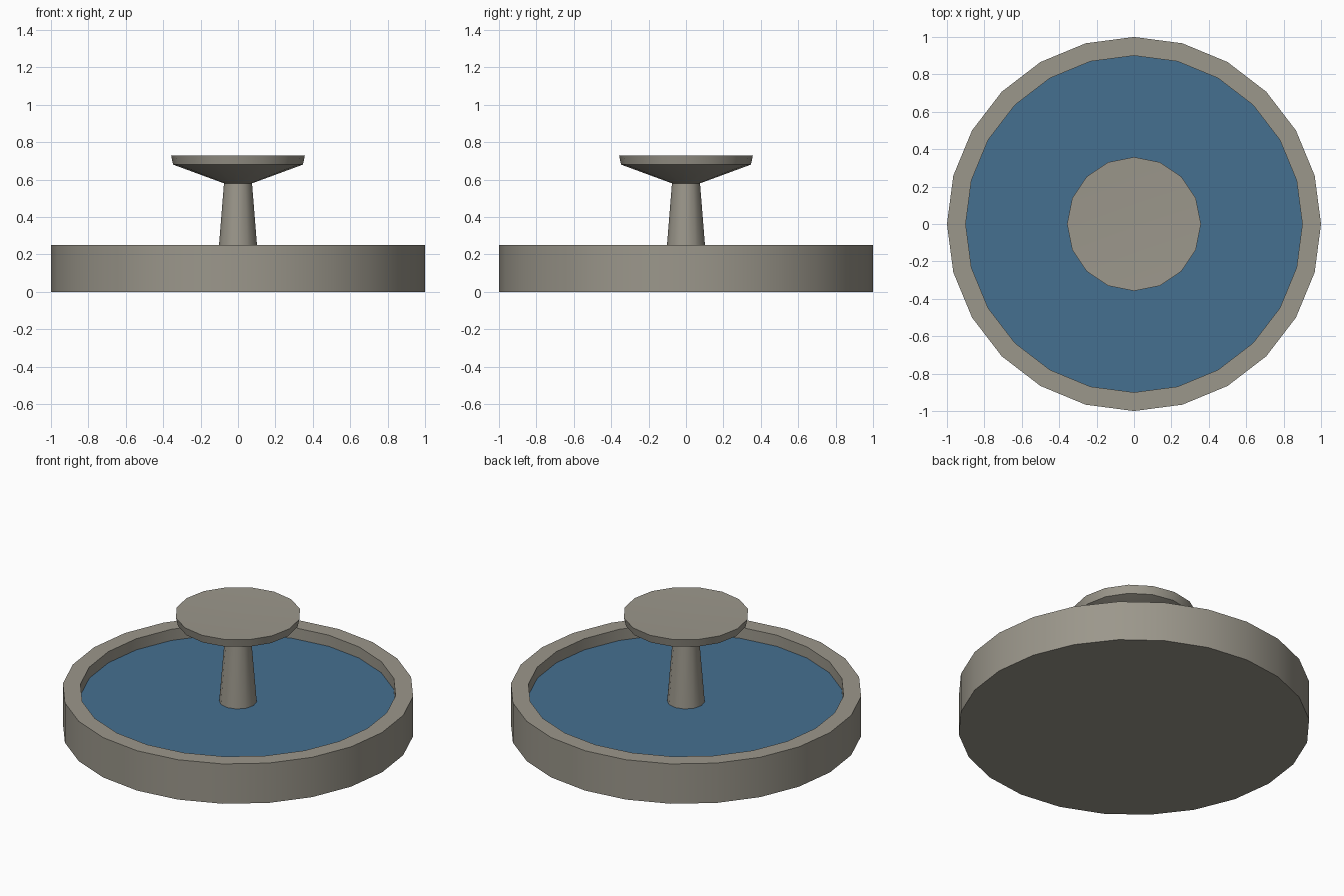
import bpy
import bmesh
import math

cube = bpy.data.objects.get("Cube")
if cube:
    bpy.data.objects.remove(cube, do_unlink=True)


def make_material(name, rgb):
    mat = bpy.data.materials.new(name)
    mat.use_nodes = True
    color = (*rgb, 1.0)
    mat.diffuse_color = color
    mat.node_tree.nodes["Principled BSDF"].inputs["Base Color"].default_value = color
    return mat


def lathe(name, profile, sides, mat):
    """Revolve (radius, height) points around z; a zero radius makes a single pole."""
    bm = bmesh.new()
    rings = []
    for r, z in profile:
        if r == 0:
            rings.append([bm.verts.new((0, 0, z))] * sides)
        else:
            angles = [math.tau * i / sides for i in range(sides)]
            rings.append([bm.verts.new((r * math.cos(a), r * math.sin(a), z)) for a in angles])
    for low, high in zip(rings, rings[1:]):
        for i in range(sides):
            j = (i + 1) % sides
            corners = dict.fromkeys((low[i], low[j], high[j], high[i]))
            bm.faces.new(list(corners))
    mesh = bpy.data.meshes.new(name)
    bm.to_mesh(mesh)
    bm.free()
    mesh.materials.append(mat)
    obj = bpy.data.objects.new(name, mesh)
    bpy.context.collection.objects.link(obj)
    bpy.ops.object.select_all(action='DESELECT')
    obj.select_set(True)
    bpy.context.view_layer.objects.active = obj
    bpy.ops.object.shade_smooth_by_angle(angle=math.radians(35))
    return obj


stone = make_material("stone", (0.33, 0.31, 0.26))
water = make_material("water", (0.06, 0.16, 0.28))

# Round basin with a raised rim and a recessed floor
lathe("basin", [(0, 0), (1, 0), (1, 0.25), (0.9, 0.25), (0.9, 0.12), (0, 0.12)], 24, stone)

# Water surface just below the rim
lathe("water_surface", [(0.9, 0.18), (0, 0.18)], 24, water)

# Tapered column rising from the basin floor
lathe("column", [(0, 0.12), (0.112, 0.12), (0.075, 0.58), (0, 0.58)], 12, stone)

# Upper bowl with a short lip and a very shallow dish
lathe("upper_bowl", [(0, 0.58), (0.075, 0.58), (0.347, 0.68), (0.358, 0.73), (0, 0.72)], 16, stone)
